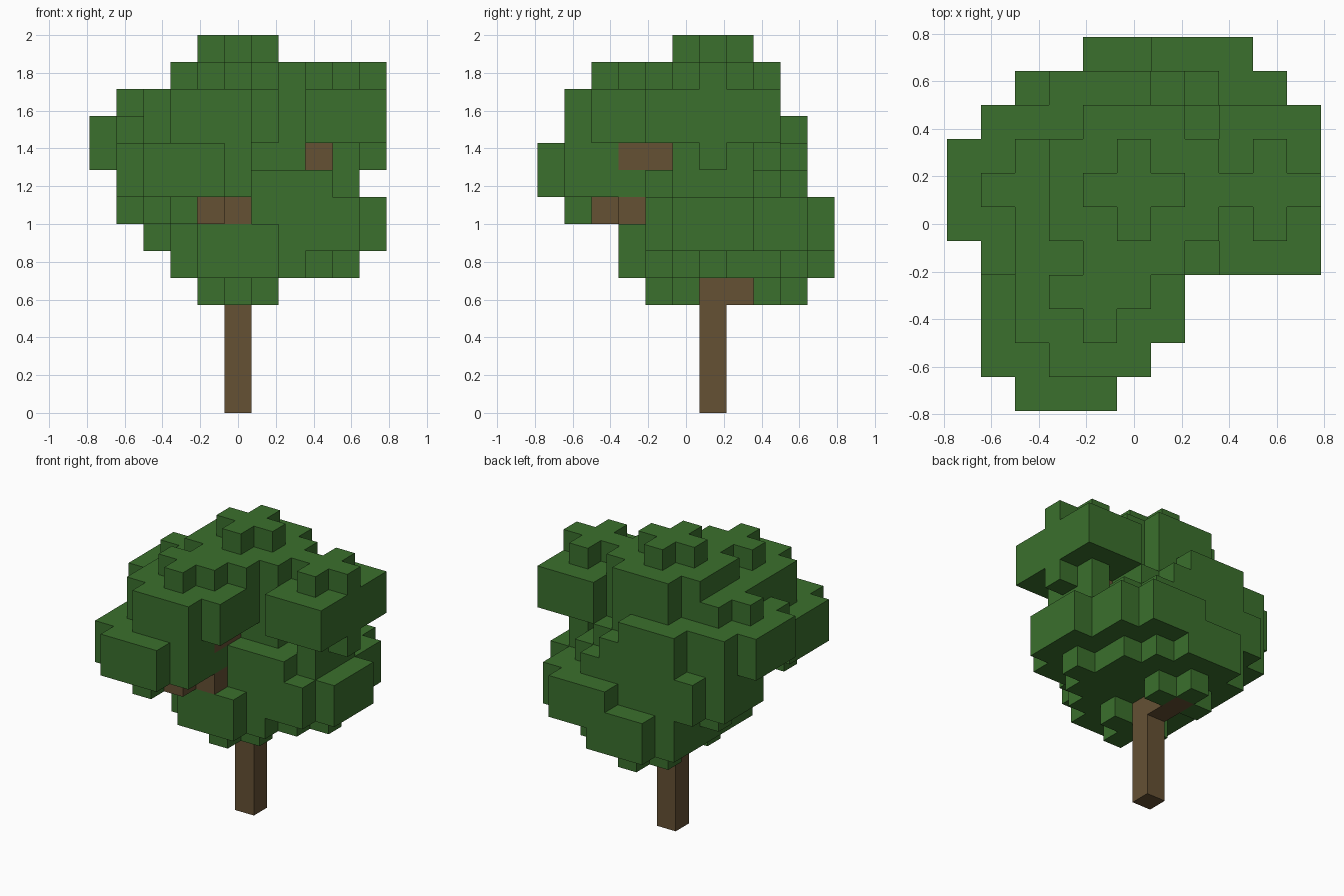
import bpy, bmesh
from mathutils import Vector

cube = bpy.data.objects.get("Cube")
if cube:
    bpy.data.objects.remove(cube, do_unlink=True)

GRID = 11          # footprint in cells
S = 2 / 14         # cell size


def material(name, rgb):
    m = bpy.data.materials.new(name)
    m.use_nodes = True
    m.diffuse_color = (*rgb, 1)
    m.node_tree.nodes["Principled BSDF"].inputs["Base Color"].default_value = (*rgb, 1)
    return m


def leaf_cluster(cx, cy, base):
    """Four round layers: small, large, large, small."""
    cells = set()
    for layer, radius in enumerate((2, 3, 3, 2)):
        for dx in range(-2, 3):
            for dy in range(-2, 3):
                inside = (abs(dx) + .5) ** 2 + (abs(dy) + .5) ** 2 <= radius ** 2
                x, y = cx + dx, cy + dy
                if inside and 0 <= x < GRID and 0 <= y < GRID:
                    cells.add((x, y, base + layer))
    return cells


def branch(start, end):
    """Straight run of cells between two cells."""
    a, b = Vector(start), Vector(end)
    steps = int(max(abs(c) for c in b - a))
    return {tuple(int(c + .5) for c in a.lerp(b, i / steps)) for i in range(steps + 1)}


def block_mesh(name, cells, solid, mat):
    """Outer skin of the cells, with flat areas merged."""
    bm = bmesh.new()
    for cell in sorted(cells):
        for axis in range(3):
            for sign in (-1, 1):
                n = Vector((0, 0, 0))
                n[axis] = sign
                if tuple(int(c + k) for c, k in zip(cell, n)) in solid:
                    continue
                u, v = Vector((0, 0, 0)), Vector((0, 0, 0))
                u[(axis + 1) % 3] = 1
                v[(axis + 2) % 3] = sign
                mid = Vector(cell) + Vector((.5 - GRID / 2, .5 - GRID / 2, .5)) + n / 2
                ring = (-u - v, u - v, u + v, v - u)
                bm.faces.new([bm.verts.new((mid + c / 2) * S) for c in ring])
    bmesh.ops.remove_doubles(bm, verts=bm.verts, dist=S / 100)
    me = bpy.data.meshes.new(name)
    bm.to_mesh(me)
    bm.free()
    me.materials.append(mat)
    ob = bpy.data.objects.new(name, me)
    bpy.context.collection.objects.link(ob)


# Foliage clusters: centre column and lowest layer
clusters = [
    (5, 5, 4), (5, 8, 4), (8, 6, 5), (7, 8, 5), (3, 7, 6), (7, 6, 6),
    (3, 2, 7), (5, 7, 7), (2, 6, 8), (4, 7, 8), (9, 6, 9), (4, 3, 9), (5, 6, 10),
]
leaves = set().union(*(leaf_cluster(*c) for c in clusters))

# Trunk and the branches that reach into the clusters
wood = branch((5, 6, 0), (5, 6, 10))
for start, end in [
    ((5, 6, 4), (5, 8, 4)),
    ((5, 6, 7), (5, 3, 7)),
    ((4, 3, 7), (4, 2, 7)),
    ((5, 6, 9), (5, 3, 9)),
    ((5, 6, 9), (9, 6, 9)),
]:
    wood |= branch(start, end)
leaves -= wood

solid = leaves | wood
block_mesh("foliage", leaves, solid, material("leaf green", (.043, .162, .026)))
block_mesh("trunk_and_branches", wood, solid, material("bark brown", (.130, .082, .034)))
